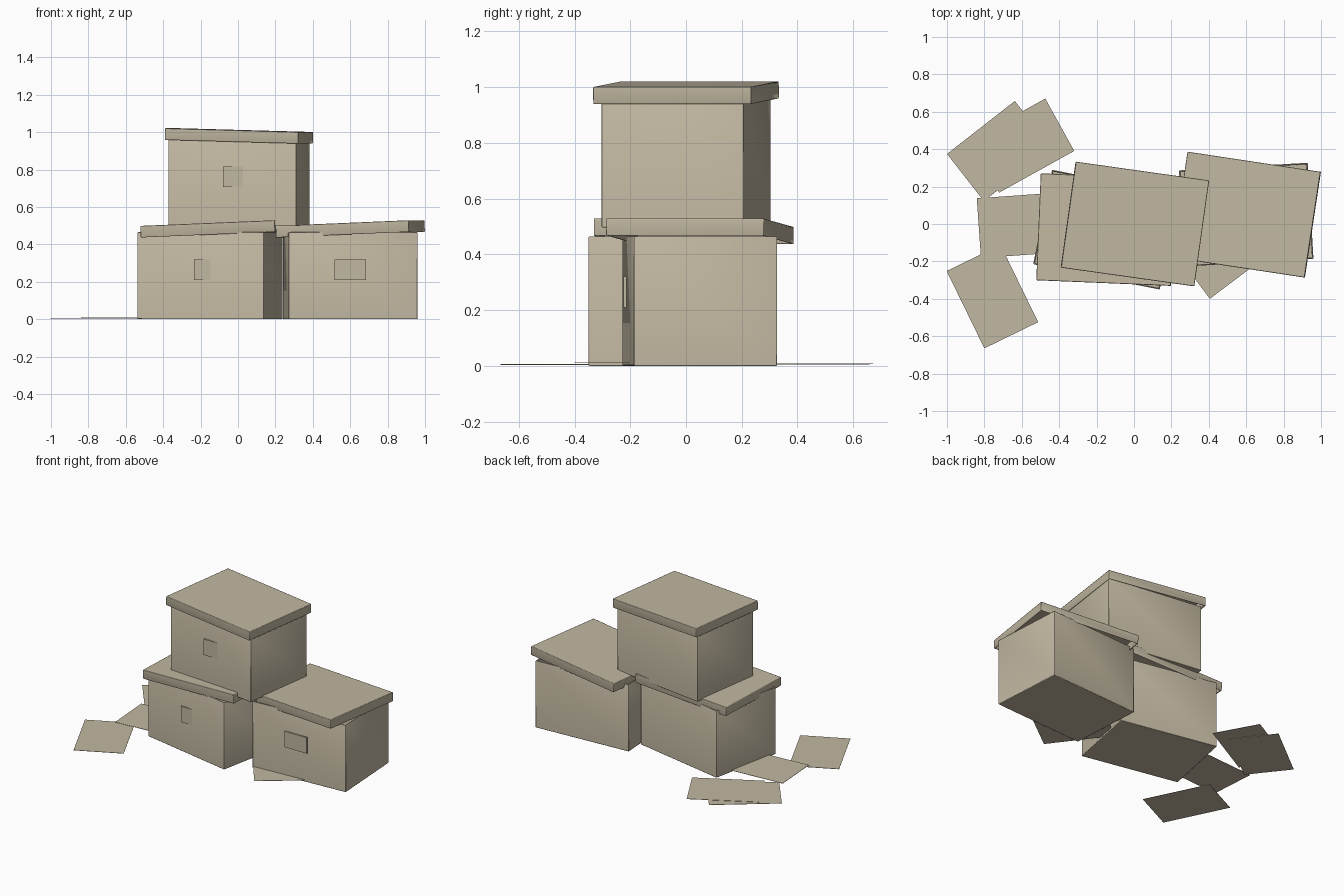
import bpy, bmesh, math
from mathutils import Matrix

if "Cube" in bpy.data.objects:
    bpy.data.objects.remove(bpy.data.objects["Cube"])

card = bpy.data.materials.new("cardboard_tan")
card.diffuse_color = (0.54, 0.48, 0.36, 1)
card.use_nodes = True
card.node_tree.nodes["Principled BSDF"].inputs["Base Color"].default_value = card.diffuse_color


def make(name, size, loc, yaw=0.0, tilt=0.0, open_side=0, bevel=0.0):
    """Cuboid centred on loc; open_side +1/-1 removes its top/bottom and gives it walls."""
    bm = bmesh.new()
    bmesh.ops.create_cube(bm, size=1, matrix=Matrix.Diagonal((*size, 1)))
    if open_side:
        bmesh.ops.delete(bm, geom=[f for f in bm.faces if f.normal.z * open_side > 0.9],
                         context='FACES')
    me = bpy.data.meshes.new(name)
    bm.to_mesh(me)
    bm.free()
    me.materials.append(card)
    ob = bpy.data.objects.new(name, me)
    bpy.context.collection.objects.link(ob)
    ob.location = loc
    ob.rotation_euler = (0, math.radians(tilt), math.radians(yaw))
    if open_side:
        wall = ob.modifiers.new("walls", 'SOLIDIFY')
        wall.thickness, wall.offset = 0.01, -1
    if bevel:
        bev = ob.modifiers.new("soft_edges", 'BEVEL')
        bev.width, bev.segments, bev.limit_method = bevel, 2, 'ANGLE'
        bpy.context.view_layer.objects.active = ob
        ob.select_set(True)
        bpy.ops.object.shade_smooth_by_angle(angle=math.radians(40))
        ob.select_set(False)
    return ob


# Boxes: name, centre x, y, base z, box yaw, lid yaw, lid tilt, label offset
boxes = [
    ("left", -0.15, -0.03, 0.0, -11.3, -2.4, -2.4, -0.263),
    ("right", 0.60, 0.05, 0.0, 3.4, -8.6, -2.4, -0.274),
    ("top", 0.005, 0.0, 0.497, -8.0, -8.0, 1.6, -0.263),
]
for name, x, y, z, yaw, lid_yaw, tilt, label_y in boxes:
    make(name + "_box", (0.69, 0.515, 0.465), (x, y, z + 0.2325), yaw,
         open_side=1, bevel=0.004)
    make(name + "_lid", (0.72, 0.572, 0.062), (x, y, z + 0.483), lid_yaw, tilt,
         open_side=-1, bevel=0.004)
    make(name + "_label_plate", (0.17, 0.01, 0.11), (x, y + label_y + 0.005, z + 0.265))

# Loose paper sheets: centre x, y, z, yaw of the short edge
sheets = [
    (-0.757, -0.388, 0.005, 26),
    (-0.72, 0.39, 0.006, -52),
    (-0.598, 0.419, 0.009, -61),
    (-0.60, -0.006, 0.011, -86),
    (0.395, -0.12, 0.012, 37),
]
for i, (x, y, z, yaw) in enumerate(sheets):
    make(f"paper_sheet_{i + 1}", (0.32, 0.46, 0.002), (x, y, z), yaw)
